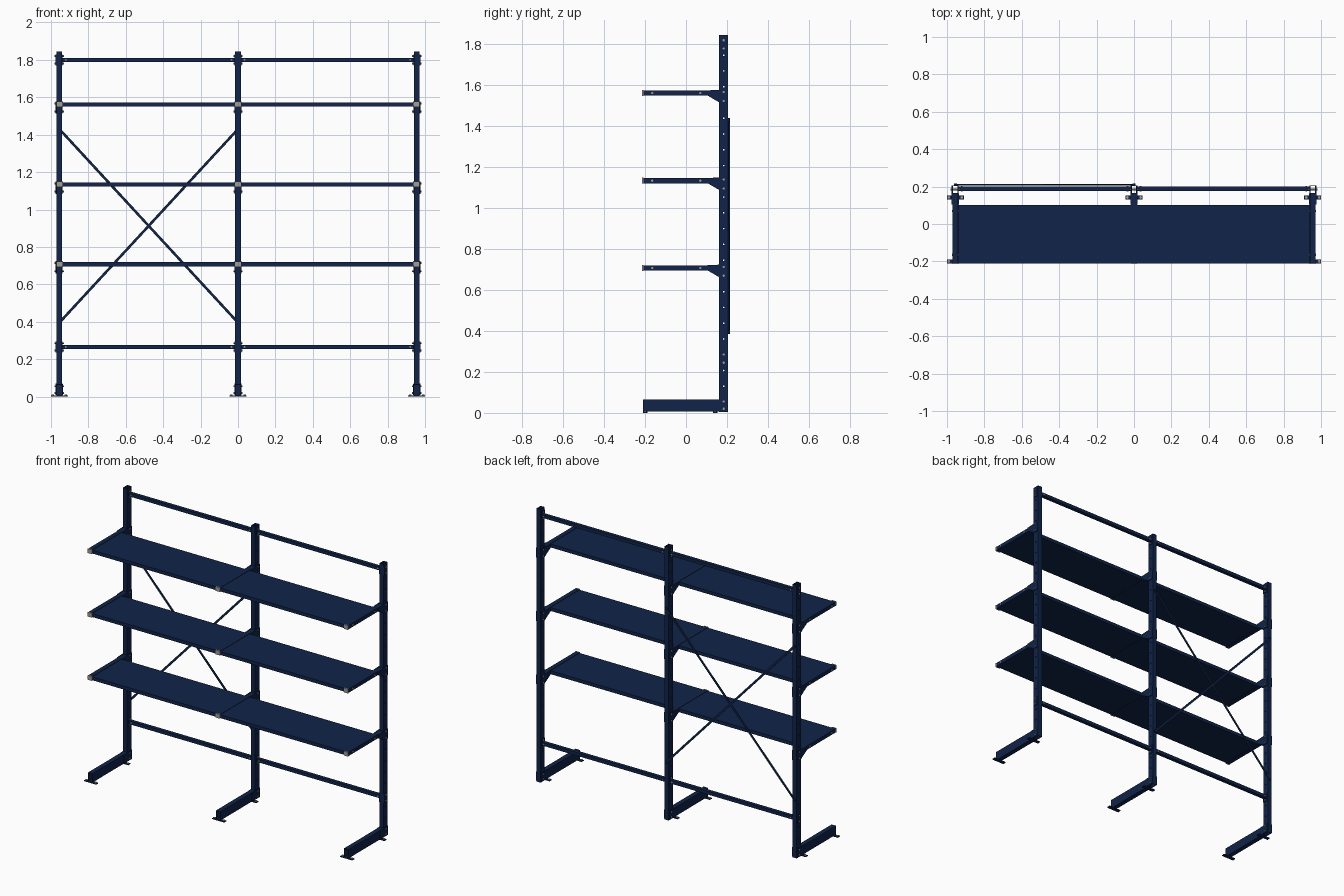
import bpy, bmesh, math
from mathutils import Vector, Matrix

if "Cube" in bpy.data.objects:
    bpy.data.objects.remove(bpy.data.objects["Cube"])

def mat(name, col):
    m = bpy.data.materials.new(name)
    m.diffuse_color = (*col, 1)
    m.use_nodes = True
    m.node_tree.nodes["Principled BSDF"].inputs["Base Color"].default_value = m.diffuse_color
    return m

NAVY = mat("navy paint", (0.005, 0.017, 0.066))
GREY = mat("bolt grey", (0.36, 0.34, 0.31))

def finish(name, bm, m):
    bmesh.ops.recalc_face_normals(bm, faces=bm.faces)
    me = bpy.data.meshes.new(name)
    bm.to_mesh(me)
    bm.free()
    me.materials.append(m)
    ob = bpy.data.objects.new(name, me)
    bpy.context.collection.objects.link(ob)
    return ob

def add_box(bm, x, y, z):
    mtx = Matrix.Translation(((x[0]+x[1])/2, (y[0]+y[1])/2, (z[0]+z[1])/2))
    mtx = mtx @ Matrix.Diagonal((x[1]-x[0], y[1]-y[0], z[1]-z[0], 1))
    bmesh.ops.create_cube(bm, size=1, matrix=mtx)

def box(name, x, y, z, m=NAVY):
    bm = bmesh.new()
    add_box(bm, x, y, z)
    return finish(name, bm, m)

def add_cyl(bm, c, axis, r, depth, seg=6):
    rot = {'X': Matrix.Rotation(math.pi/2, 4, 'Y'),
           'Y': Matrix.Rotation(math.pi/2, 4, 'X'), 'Z': Matrix()}[axis]
    bmesh.ops.create_cone(bm, cap_ends=True, segments=seg, radius1=r, radius2=r,
                          depth=depth, matrix=Matrix.Translation(c) @ rot)

def tube(name, c, w, h, length, axis, t=0.003):
    """Open rectangular tube starting at c, running along axis Y or Z."""
    bm = bmesh.new()
    rings = []
    for d in (0, length):
        for k in (0, t):
            ring = []
            for sx, sy in ((-1, -1), (1, -1), (1, 1), (-1, 1)):
                u, v = sx*(w/2-k), sy*(h/2-k)
                off = (u, v, d) if axis == 'Z' else (u, d, v)
                ring.append(bm.verts.new(Vector(c) + Vector(off)))
            rings.append(ring)
    o0, i0, o1, i1 = rings
    for a, b in ((o0, o1), (i0, i1), (o0, i0), (o1, i1)):
        for k in range(4):
            bm.faces.new((a[k], a[(k+1) % 4], b[(k+1) % 4], b[k]))
    return finish(name, bm, NAVY)

def side_plates(name, x0, pts):
    """Pair of plates hugging a post; outline given as (y, z)."""
    bm = bmesh.new()
    for s in (-1, 1):
        f = bm.faces.new([bm.verts.new((x0+s*0.0155, y, z)) for y, z in pts])
        r = bmesh.ops.extrude_face_region(bm, geom=[f])
        vs = [v for v in r['geom'] if isinstance(v, bmesh.types.BMVert)]
        bmesh.ops.translate(bm, verts=vs, vec=(s*0.004, 0, 0))
    return finish(name, bm, NAVY)

POSTS = (-0.955, 0.0, 0.955)
SHELVES = (0.708, 1.134, 1.562)
RAILS = (0.265, 1.80)
PY = 0.184

# cutter for the row of fixing holes in the posts
bm = bmesh.new()
for x in POSTS:
    for k in range(22):
        add_cyl(bm, (x, PY, 0.13+k*0.077), 'X', 0.004, 0.06, 8)
holes = finish("hole_cutter", bm, NAVY)
holes.hide_render = True
holes.hide_viewport = True

bolts = bmesh.new()
for x in POSTS:
    # upright post and base beam
    post = tube("upright_post", (x, PY, 0.004), 0.03, 0.044, 1.841, 'Z')
    cut = post.modifiers.new("holes", 'BOOLEAN')
    cut.operation = 'DIFFERENCE'
    cut.solver = 'EXACT'
    cut.object = holes
    tube("base_beam", (x, -0.21, 0.036), 0.032, 0.06, 0.372, 'Y')
    side_plates("base_bracket", x, [(0.12, 0.008), (0.205, 0.008), (0.205, 0.07), (0.12, 0.062)])
    for z in (0.02, 0.055):
        add_cyl(bolts, (x, PY, z), 'X', 0.006, 0.05)
    # floor plates with anchor bolts
    for y in (-0.2, 0.142):
        box("floor_plate", (x-0.045, x+0.045), (y-0.011, y+0.011), (0, 0.006))
        for s in (-1, 1):
            add_cyl(bolts, (x+s*0.035, y, 0.007), 'Z', 0.008, 0.007)
    # shelf arms with gusset brackets and end caps
    for z in SHELVES:
        box("shelf_arm", (x-0.015, x+0.015), (-0.212, 0.162), (z-0.013, z+0.013))
        box("arm_end_cap", (x-0.0155, x+0.0155), (-0.215, -0.208), (z-0.0145, z+0.0145), GREY)
        side_plates("arm_gusset", x, [(0.105, z+0.013), (0.165, z+0.016), (0.205, z+0.016),
                                      (0.205, z-0.05), (0.17, z-0.05), (0.105, z-0.012)])
        for y, dz in ((PY, 0.005), (PY, -0.038), (0.07, 0), (-0.165, 0)):
            add_cyl(bolts, (x, y, z+dz), 'X', 0.006, 0.05 if y == PY else 0.036)
    # rail brackets
    for z in RAILS:
        side_plates("rail_bracket", x, [(0.166, z-0.03), (0.202, z-0.03),
                                        (0.202, z+0.03), (0.166, z+0.03)])
        for dz in (-0.02, 0.02):
            add_cyl(bolts, (x, PY, z+dz), 'X', 0.006, 0.05)

for a, b in zip(POSTS, POSTS[1:]):
    # shelf boards
    for z in SHELVES:
        box("shelf_board", (a+0.0155, b-0.0155), (-0.21, 0.102), (z-0.012, z+0.011))
    # long rails
    for z in RAILS:
        box("long_rail", (a+0.015, b-0.015), (0.176, 0.2), (z-0.011, z+0.011))
        for x in (a+0.035, b-0.035):
            add_cyl(bolts, (x, 0.188, z), 'Y', 0.005, 0.028)

# crossed back braces on the left bay
for k, (z0, z1) in enumerate(((0.395, 1.43), (1.43, 0.395))):
    p, q = Vector((-0.955, 0, z0)), Vector((0, 0, z1))
    d = q - p
    y = 0.208 + k*0.0045
    bm = bmesh.new()
    add_box(bm, (-d.length/2, d.length/2), (-0.002, 0.002), (-0.007, 0.007))
    bmesh.ops.transform(bm, verts=bm.verts, matrix=Matrix.Translation((p+q)/2 + Vector((0, y, 0)))
                        @ Matrix.Rotation(-math.atan2(d.z, d.x), 4, 'Y'))
    finish("cross_brace", bm, NAVY)
bm = bmesh.new()
for x in POSTS[:2]:
    for z in (0.395, 1.43):
        add_cyl(bm, (x, 0.21, z), 'Y', 0.009, 0.011)
finish("brace_bolts", bm, NAVY)
finish("bolts", bolts, GREY)
